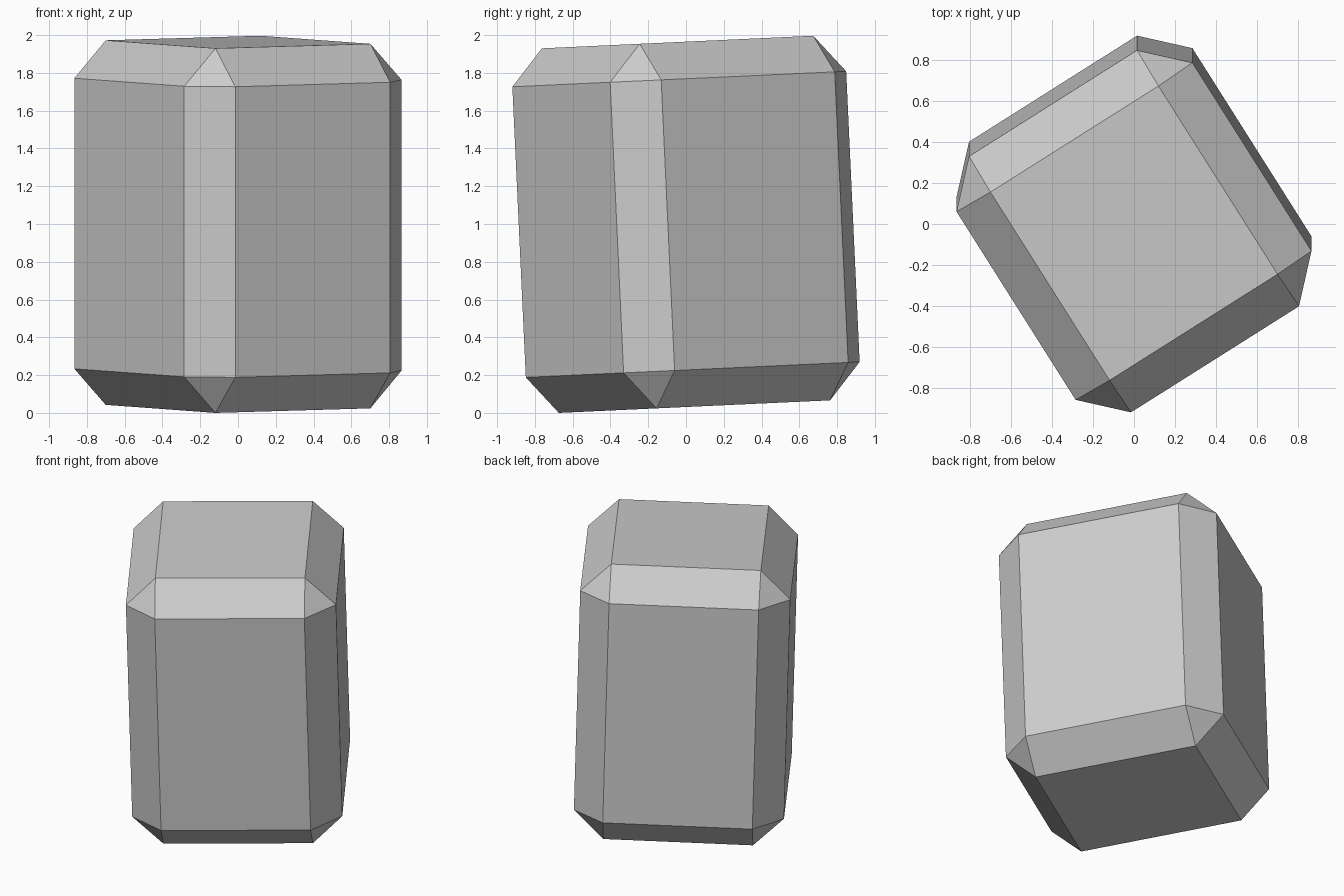
import bpy
import bmesh
from math import radians
from mathutils import Matrix

if "Cube" in bpy.data.objects:
    bpy.data.objects.remove(bpy.data.objects["Cube"])

# Chamfered block, turned about z and then leaned slightly about x
bm = bmesh.new()
bmesh.ops.create_cube(bm, size=1, matrix=Matrix.Diagonal((1.362, 1.48, 1.932, 1)))
bmesh.ops.bevel(bm, geom=bm.edges[:], offset=0.196, offset_type='OFFSET',
                segments=1, profile=0.5, affect='EDGES', clamp_overlap=True)
bm.transform(Matrix.Rotation(radians(2.65), 4, 'X') @ Matrix.Rotation(radians(32.3), 4, 'Z'))

# Rest the lowest corner on the ground
low = min(v.co.z for v in bm.verts)
bm.transform(Matrix.Translation((0, 0, -low)))
bmesh.ops.recalc_face_normals(bm, faces=bm.faces[:])

mesh = bpy.data.meshes.new("stone_block")
bm.to_mesh(mesh)
bm.free()
bpy.context.collection.objects.link(bpy.data.objects.new("stone_block", mesh))
